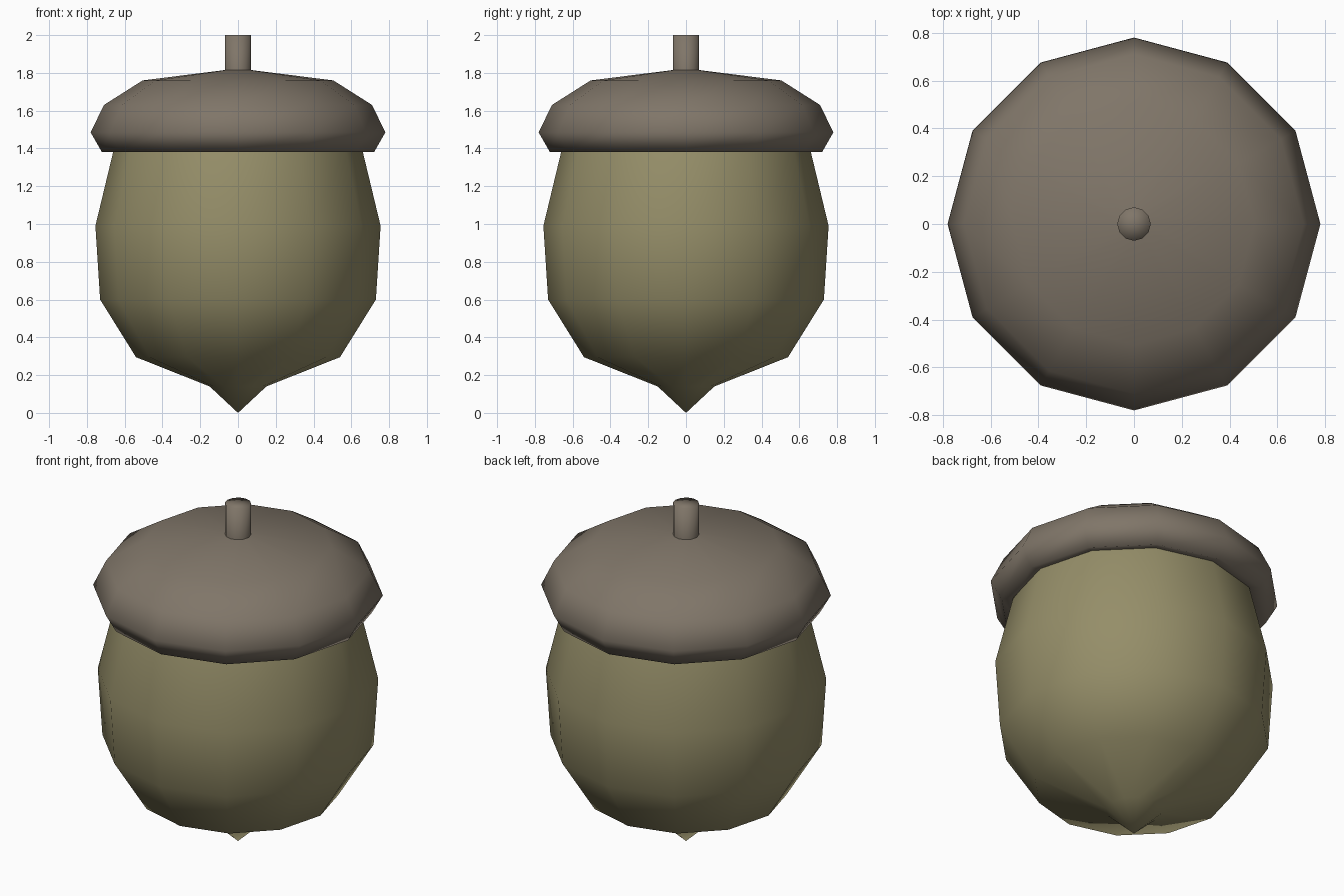
import bpy, bmesh
from math import cos, sin, tau

if "Cube" in bpy.data.objects:
    bpy.data.objects.remove(bpy.data.objects["Cube"])


def material(name, color):
    m = bpy.data.materials.new(name)
    m.diffuse_color = (*color, 1)
    m.use_nodes = True
    m.node_tree.nodes["Principled BSDF"].inputs["Base Color"].default_value = m.diffuse_color
    return m


def lathe(name, profile, mat, sides=12):
    """Revolve (radius, height) points around z; radius 0 becomes a pole."""
    bm = bmesh.new()
    rings = []
    for r, z in profile:
        n = sides if r > 0 else 1
        rings.append([bm.verts.new((r * cos(tau * i / sides), r * sin(tau * i / sides), z))
                      for i in range(n)])
    for a, b in zip(rings, rings[1:]):
        for i in range(sides):
            j = (i + 1) % sides
            corners = [a[i % len(a)], a[j % len(a)], b[j % len(b)], b[i % len(b)]]
            bm.faces.new(list(dict.fromkeys(corners)))
    bmesh.ops.recalc_face_normals(bm, faces=bm.faces[:])
    for f in bm.faces:
        f.smooth = True
    mesh = bpy.data.meshes.new(name)
    bm.to_mesh(mesh)
    bm.free()
    mesh.materials.append(mat)
    obj = bpy.data.objects.new(name, mesh)
    bpy.context.collection.objects.link(obj)
    return obj


shell = material("shell_olive", (0.30, 0.27, 0.14))
bark = material("cap_brown", (0.215, 0.18, 0.14))

# Nut body with pointed tip; the top is tucked inside the cap
lathe("nut", [(0, 0), (0.15, 0.14), (0.54, 0.295), (0.73, 0.60), (0.755, 0.99),
              (0.66, 1.385), (0.64, 1.44), (0, 1.46)], shell)

# Cap with rolled rim, underside meeting the nut
lathe("cap", [(0.64, 1.40), (0.72, 1.38), (0.78, 1.485), (0.71, 1.63),
              (0.505, 1.76), (0.07, 1.815), (0, 1.82)], bark)

# Stem
lathe("stem", [(0.07, 1.78), (0.07, 2.0), (0, 2.0)], bark)
